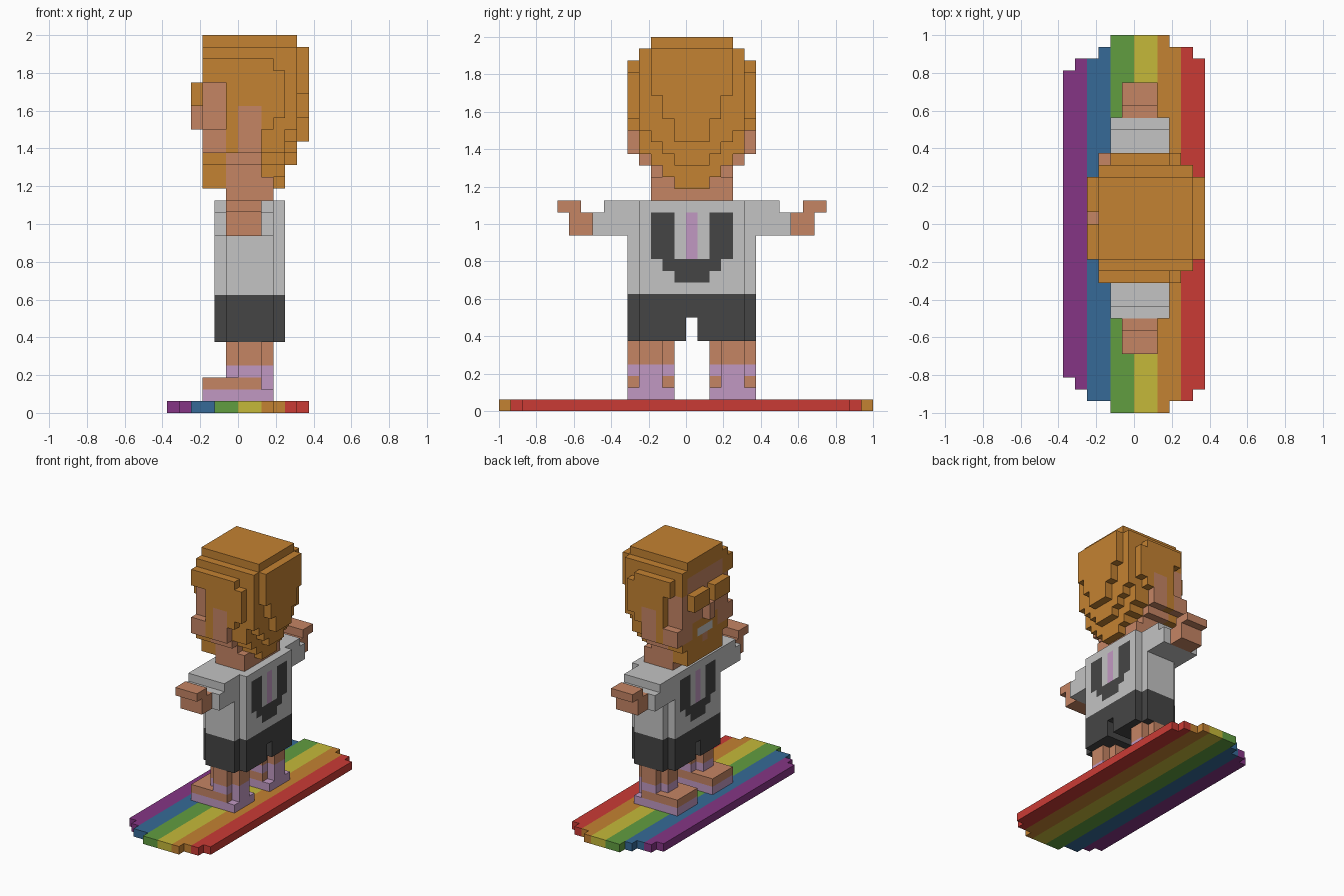
import bpy
import bmesh

if "Cube" in bpy.data.objects:
    bpy.data.objects.remove(bpy.data.objects["Cube"], do_unlink=True)

UNIT = 0.0625  # edge of one block


def linear(c):
    c /= 255
    return c / 12.92 if c <= 0.04045 else ((c + 0.055) / 1.055) ** 2.4


def material(name, *rgb):
    colour = [linear(c) for c in rgb] + [1]
    mat = bpy.data.materials.new(name)
    mat.use_nodes = True
    mat.diffuse_color = colour
    mat.node_tree.nodes["Principled BSDF"].inputs["Base Color"].default_value = colour
    return mat


ORANGE = material("orange", 196, 130, 50)
SKIN = material("skin", 197, 133, 100)
GREY = material("light grey", 195, 195, 195)
DARK = material("charcoal", 69, 69, 69)
PINK = material("lilac pink", 193, 153, 194)
RED = material("red", 202, 59, 53)
YELLOW = material("yellow", 197, 185, 58)
GREEN = material("green", 97, 157, 64)
BLUE = material("blue", 54, 106, 151)
PURPLE = material("purple", 133, 53, 133)


class Part:
    """A blocky part: fill boxes of blocks, then build the outer skin."""

    def __init__(self, name):
        self.name = name
        self.cells = {}

    def box(self, mat, x0, x1, y0, y1, z0, z1):
        """Later boxes repaint earlier ones; None carves."""
        for x in range(x0, x1):
            for y in range(y0, y1):
                for z in range(z0, z1):
                    if mat:
                        self.cells[x, y, z] = mat
                    else:
                        self.cells.pop((x, y, z), None)

    def sym(self, mat, x0, x1, half, z0, z1):
        """Box symmetric across the figure, whose middle is half a block off."""
        self.box(mat, x0, x1, -half, half + 1, z0, z1)

    def build(self):
        mats = list(dict.fromkeys(self.cells.values()))
        bm = bmesh.new()
        verts = {}
        for cell, mat in self.cells.items():
            for axis in range(3):
                for step in (-1, 1):
                    beside = list(cell)
                    beside[axis] += step
                    if tuple(beside) in self.cells:
                        continue
                    ring = []
                    for a, b in ((0, 0), (1, 0), (1, 1), (0, 1)):
                        p = list(cell)
                        p[axis] += step > 0
                        p[(axis + 1) % 3] += a
                        p[(axis + 2) % 3] += b
                        p = tuple(p)
                        if p not in verts:
                            verts[p] = bm.verts.new([c * UNIT for c in p])
                        ring.append(verts[p])
                    face = bm.faces.new(ring[::step])
                    face.material_index = mats.index(mat)
        # Merge the flat areas of each colour
        bmesh.ops.dissolve_limit(bm, angle_limit=0.01, verts=bm.verts[:],
                                 edges=bm.edges[:], delimit={'MATERIAL'})
        mesh = bpy.data.meshes.new(self.name)
        bm.to_mesh(mesh)
        bm.free()
        for mat in mats:
            mesh.materials.append(mat)
        obj = bpy.data.objects.new(self.name, mesh)
        bpy.context.collection.objects.link(obj)


# Striped board, two columns per stripe, with stepped ends
board = Part("board")
stripes = [PURPLE, BLUE, GREEN, YELLOW, ORANGE, RED]
for i, end in enumerate([13, 14, 15, 15, 16, 16, 16, 16, 16, 15, 15, 14]):
    board.box(stripes[i // 2], i - 6, i - 5, -end, end - (i == 2), 0, 1)
board.build()

# Legs, sandals and hands; start is the lowest y of each
for side, start in (("left", -5), ("right", 2)):
    y0, y1 = start, start + 4
    leg = Part(side + "_leg")
    leg.box(SKIN, 0, 2, y0, y1, 4, 6)
    leg.box(SKIN, -1, 3, y0 + 1, y1 - 1, 4, 6)
    leg.build()

    sandal = Part(side + "_sandal")
    sandal.box(PINK, -3, 3, y0, y1, 1, 2)          # sole
    sandal.box(SKIN, -3, 2, y0, y1, 2, 3)          # foot
    sandal.box(PINK, 2, 3, y0 + 1, y1 - 1, 2, 3)   # heel strap
    sandal.box(PINK, 0, 2, y0, y1, 3, 4)           # ankle strap
    sandal.box(PINK, -1, 3, y0 + 1, y1 - 1, 3, 4)
    sandal.build()

for side, palm, thumb in (("left", -10, -11), ("right", 9, 10)):
    hand = Part(side + "_hand")
    hand.box(SKIN, -1, 2, palm, palm + 2, 15, 17)
    hand.box(SKIN, -1, 2, thumb, thumb + 2, 17, 18)
    hand.build()

# Shorts
shorts = Part("shorts")
shorts.sym(DARK, -1, 3, 5, 6, 10)
shorts.sym(DARK, -2, 4, 4, 6, 10)
shorts.sym(None, -2, 4, 0, 6, 8)
shorts.build()

# Shirt with sleeves, and a curved band on chest and back
shirt = Part("shirt")
shirt.sym(GREY, -1, 3, 5, 10, 18)
shirt.sym(GREY, -2, 4, 4, 10, 18)
shirt.sym(GREY, -2, 3, 7, 15, 18)
shirt.sym(GREY, -2, 3, 8, 15, 17)
for x in (-2, 3):
    for mat, half in ((DARK, 3), (GREY, 1), (PINK, 0)):
        shirt.sym(mat, x, x + 1, half, 13, 17)
    for half in (1, 2):
        shirt.sym(DARK, x, x + 1, half, 10 + half, 11 + half)
shirt.build()

# Neck, jaw and face
face = Part("face")
face.sym(SKIN, -1, 3, 3, 18, 20)
face.sym(SKIN, -1, 2, 3, 20, 21)
face.sym(SKIN, -3, 2, 4, 21, 28)
face.sym(SKIN, -3, -1, 5, 22, 24)      # cheeks
face.sym(SKIN, -3, -1, 3, 28, 30)      # forehead
face.sym(SKIN, -4, -3, 0, 24, 26)      # nose
face.sym(ORANGE, -3, -1, 3, 19, 21)    # beard
face.sym(ORANGE, -3, -1, 4, 21, 22)
face.sym(ORANGE, -3, -2, 2, 22, 24)    # moustache
face.sym(GREY, -3, -2, 1, 22, 23)      # teeth
face.sym(SKIN, -3, -2, 0, 21, 22)      # gap under the lip
face.build()

# Brows, parted above the nose
brows = Part("brows")
brows.sym(ORANGE, -4, -3, 3, 26, 28)
brows.sym(None, -4, -3, 0, 26, 28)
brows.build()

# Hair: crown and sides, open at the face, with the ears showing
hair = Part("hair")
hair.sym(ORANGE, -1, 5, 4, 24, 30)
hair.sym(ORANGE, -3, 5, 4, 30, 31)
hair.sym(ORANGE, -3, 5, 3, 31, 32)
for x0, x1, z0, z1 in ((-1, 2, 22, 24), (-1, 3, 24, 25), (-1, 4, 25, 29), (-3, 3, 28, 30)):
    hair.sym(ORANGE, x0, x1, 5, z0, z1)
hair.sym(None, -3, -1, 3, 28, 30)
hair.box(None, -3, -2, 5, 6, 28, 30)
hair.sym(SKIN, 0, 2, 5, 22, 26)
# Back layers, each widening upward from a narrow tip
for x0, x1, bottom, rise, rows, widest in ((2, 4, 19, 1, 5, 4), (4, 5, 21, 1, 3, 3),
                                           (5, 6, 23, 2, 4, 3)):
    for i in range(rows):
        z = bottom + i * rise
        hair.sym(ORANGE, x0, x1, min(i + 1, widest), z, z + rise)
hair.build()
